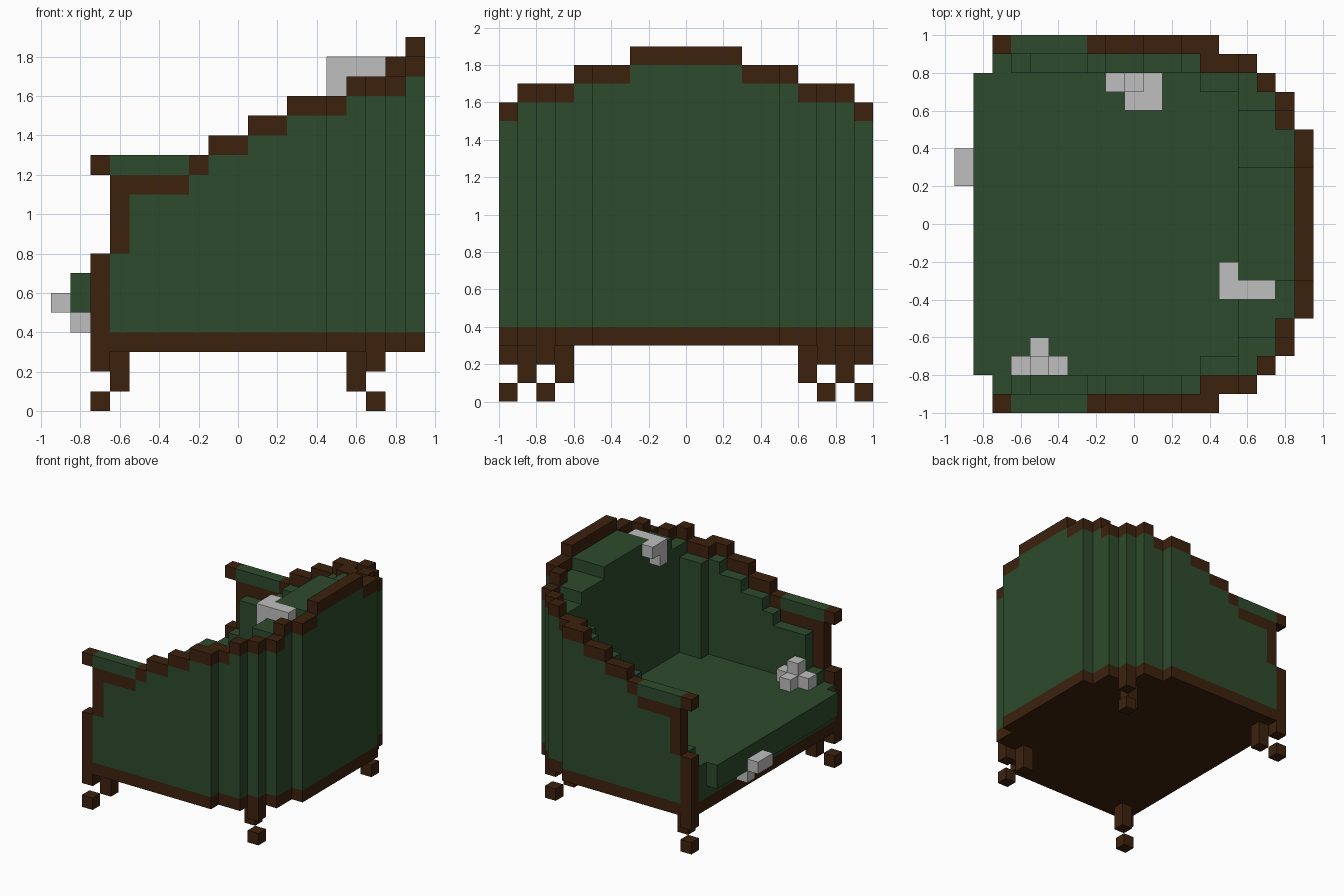
import bpy, bmesh

cube = bpy.data.objects.get("Cube")
if cube:
    bpy.data.objects.remove(cube, do_unlink=True)


def material(name, rgb):
    m = bpy.data.materials.new(name)
    m.use_nodes = True
    m.diffuse_color = (*rgb, 1)
    bsdf = next(n for n in m.node_tree.nodes if n.type == 'BSDF_PRINCIPLED')
    bsdf.inputs["Base Color"].default_value = (*rgb, 1)
    bsdf.inputs["Roughness"].default_value = 0.9
    return m


GREEN = material("green_fabric", (0.027, 0.070, 0.026))
BROWN = material("dark_wood", (0.046, 0.016, 0.0045))
GREY = material("pale_stuffing", (0.52, 0.52, 0.52))


def finish(name, bm, mat):
    bmesh.ops.recalc_face_normals(bm, faces=bm.faces)
    me = bpy.data.meshes.new(name)
    bm.to_mesh(me)
    bm.free()
    me.materials.append(mat)
    ob = bpy.data.objects.new(name, me)
    bpy.context.scene.collection.objects.link(ob)


def add_box(bm, x0, x1, y0, y1, z0, z1):
    verts = bmesh.ops.create_cube(bm, size=1)["verts"]
    for v in verts:
        v.co.x = x1 if v.co.x > 0 else x0
        v.co.y = y1 if v.co.y > 0 else y0
        v.co.z = z1 if v.co.z > 0 else z0


def part(name, mat, boxes, mirror=True):
    """Join boxes into one part; a box starting at y = 0 spans the middle, others are mirrored."""
    bm = bmesh.new()
    for x0, x1, y0, y1, z0, z1 in boxes:
        if mirror and y0 == 0:
            y0 = -y1
            add_box(bm, x0, x1, y0, y1, z0, z1)
        else:
            add_box(bm, x0, x1, y0, y1, z0, z1)
            if mirror:
                add_box(bm, x0, x1, -y1, -y0, z0, z1)
    finish(name, bm, mat)


# Base plinth: stepped outline, extruded
half = [(-.75, 1), (.45, 1), (.45, .9), (.65, .9), (.65, .8), (.75, .8),
        (.75, .7), (.85, .7), (.85, .5), (.95, .5)]
outline = half + [(x, -y) for x, y in reversed(half)]
bm = bmesh.new()
face = bm.faces.new([bm.verts.new((x, y, .3)) for x, y in outline])
top = bmesh.ops.extrude_face_region(bm, geom=[face])["geom"]
bmesh.ops.translate(bm, vec=(0, 0, .1), verts=[v for v in top if isinstance(v, bmesh.types.BMVert)])
finish("base", bm, BROWN)

# Legs: outer block, inner block one step diagonally inwards, loose foot
part("front_legs", BROWN, [(-.75, -.65, .9, 1, .2, .3), (-.65, -.55, .8, .9, .1, .3),
                           (-.75, -.65, .9, 1, 0, .1)])
part("back_legs", BROWN, [(.65, .75, .7, .8, .2, .3), (.55, .65, .6, .7, .1, .3),
                          (.65, .75, .7, .8, 0, .1)])

# Outer shell columns (x0, x1, y0, y1, height), each capped by a wooden rail block
columns = [(-.25, -.15, .9, 1, 1.2), (-.15, .05, .9, 1, 1.3), (.05, .25, .9, 1, 1.4),
           (.25, .45, .9, 1, 1.5), (.35, .55, .8, .9, 1.5), (.55, .65, .8, .9, 1.6),
           (.65, .75, .7, .8, 1.6), (.75, .85, .6, .7, 1.6), (.75, .85, .5, .6, 1.7),
           (.85, .95, .3, .5, 1.7), (.85, .95, 0, .3, 1.8)]
part("shell_panels", GREEN, [(*c[:4], .4, c[4]) for c in columns])
part("top_rail", BROWN, [(*c[:4], c[4], c[4] + .1) for c in columns])

# Arm fronts
part("arm_panels", GREEN, [(-.65, -.55, .9, 1, .4, .8), (-.55, -.25, .9, 1, .4, 1.1)])
part("arm_posts", BROWN, [(-.75, -.65, .9, 1, .4, .8), (-.65, -.55, .9, 1, .8, 1.2),
                          (-.55, -.25, .9, 1, 1.1, 1.2), (-.75, -.65, .9, 1, 1.2, 1.3)])
part("arm_pads", GREEN, [(-.65, -.25, .9, 1, 1.2, 1.3)])

# Inner arm padding, stepping up towards the back
steps = [(-.65, -.55, .8), (-.55, -.25, 1.1), (-.25, -.15, 1.2), (-.15, .05, 1.3),
         (.05, .25, 1.4), (.25, .35, 1.5)]
part("inner_arms", GREEN, [(x0, x1, .8, .9, .4, z) for x0, x1, z in steps])

# Seat cushion with overhanging front lip
part("seat", GREEN, [(-.75, .55, 0, .8, .4, .7), (-.85, -.75, 0, .8, .5, .7),
                     (-.75, -.65, .8, .9, .4, .7)])

# Backrest padding
part("backrest", GREEN, [(.55, .85, 0, .3, .4, 1.8), (.55, .85, .3, .5, .4, 1.7),
                         (.55, .75, .5, .6, .4, 1.7), (.55, .75, .6, .7, .4, 1.6),
                         (.55, .65, .7, .8, .4, 1.6), (.35, .55, .7, .8, .7, 1.5)])

# Stuffing bursting out of the fabric
part("seat_stuffing_right", GREY, [(-.65, -.35, -.8, -.7, .7, .8), (-.55, -.45, -.7, -.6, .7, .8),
                                   (-.55, -.45, -.8, -.7, .8, .9)], False)
part("seat_stuffing_left", GREY, [(-.15, .15, .7, .8, .7, .8), (-.05, .15, .6, .7, .7, .8),
                                  (-.05, .05, .7, .8, .8, .9)], False)
part("front_stuffing", GREY, [(-.95, -.85, .2, .4, .5, .6), (-.85, -.75, .3, .4, .4, .5)], False)
part("back_stuffing", GREY, [(.45, .75, -.4, -.3, 1.7, 1.8), (.45, .55, -.3, -.2, 1.7, 1.8),
                             (.45, .55, -.4, -.3, 1.6, 1.7)], False)
